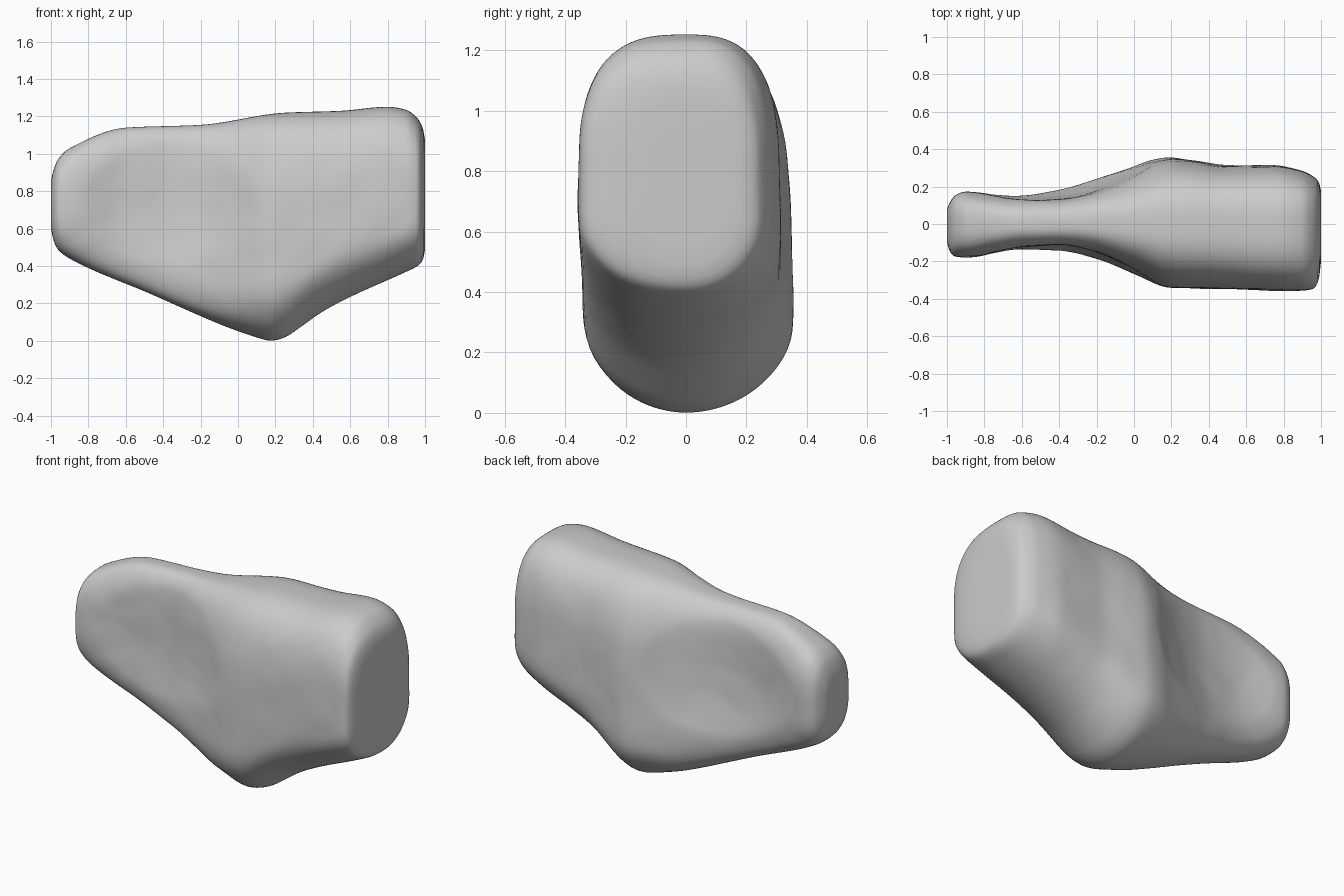
import bpy, bmesh, math
from mathutils import noise, Vector

if "Cube" in bpy.data.objects:
    bpy.data.objects.remove(bpy.data.objects["Cube"])

# Outline curves along x: (x, value)
TOP = [(-1, .86), (-.985, .92), (-.96, .975), (-.9, 1.03), (-.6, 1.14), (-.2, 1.155), (.25, 1.22),
       (.55, 1.23), (.8, 1.252), (.9, 1.235), (.96, 1.19), (.988, 1.14), (1, 1.08)]
BOTTOM = [(-1, .6), (-.985, .53), (-.96, .485), (-.9, .44), (-.5, .265), (.08, .025), (.18, 0),
          (.25, .018), (.34, .078), (.45, .155), (.6, .235), (.9, .37), (.96, .4), (.988, .43), (1, .48)]
BACK = [(-1, .08), (-.985, .115), (-.96, .15), (-.9, .17), (-.65, .155), (-.4, .178), (-.2, .225),
        (0, .29), (.1, .33), (.2, .348), (.3, .338), (.5, .31), (.75, .31), (.9, .28),
        (.96, .25), (.988, .225), (1, .18)]
FRONT = [(-1, .1), (-.985, .145), (-.96, .17), (-.9, .175), (-.6, .142), (-.4, .142), (-.2, .18),
         (0, .26), (.2, .338), (.5, .345), (.9, .355), (.96, .345), (.988, .3), (1, .2)]
TAPER = [(-1, 0), (-.7, .02), (-.2, .14), (0, .12), (.3, .03), (1, .03)]
LOW_POWER = [(-1, 3), (-.6, 4), (.15, 5.5), (.5, 5), (1, 4)]
KEEL = [(-1, .02), (-.5, .03), (-.1, .08), (.18, .18), (.5, .16), (1, .1)]


def curve(pts, x):
    """Monotone cubic interpolation."""
    slope = [(b[1] - a[1]) / (b[0] - a[0]) for a, b in zip(pts, pts[1:])]
    tan = [slope[0]] + [2 * a * b / (a + b) if a * b > 0 else 0
                        for a, b in zip(slope, slope[1:])] + [slope[-1]]
    i = 0
    while i < len(slope) - 1 and x > pts[i + 1][0]:
        i += 1
    (x0, v0), (x1, v1) = pts[i], pts[i + 1]
    h = x1 - x0
    t = (x - x0) / h
    return ((1 + 2 * t) * (1 - t) ** 2 * v0 + t * (1 - t) ** 2 * h * tan[i]
            + t * t * (3 - 2 * t) * v1 + t * t * (t - 1) * h * tan[i + 1])


def section(x, n=112):
    """Rounded cross-section with a shallow dish in both sides."""
    hi, lo = curve(TOP, x), curve(BOTTOM, x)
    mid, half = (hi + lo) / 2, (hi - lo) / 2
    ring = []
    for k in range(n):
        a = 2 * math.pi * k / n
        c, s = math.cos(a), math.sin(a)
        p = 2.9 if s > 0 else curve(LOW_POWER, x)
        r = (abs(c) ** p + abs(s) ** p) ** (-1 / p)
        z = mid + half * r * s
        # Underside bows down to the middle
        z += curve(KEEL, x) * (r * c) ** 2 * max(0, -r * s) ** 2
        lean = curve(TAPER, x) * (1 if c > 0 else .5)
        y = r * c * curve(BACK if c > 0 else FRONT, x) * (1 - lean * r * s)
        q = ((x + .36) / .47) ** 2 + ((z - .74) / .34) ** 2
        if q < 1:
            depth = .04 if c > 0 else .03
            y -= math.copysign(min(depth * (1 - q) ** 1.1, abs(y) * .4), y)
        wobble = .006 * noise.noise(Vector((x, y, z)) * 5)
        ring.append((x, y + math.copysign(wobble, y) * abs(c), z))
    return ring


# Stone body: sections lofted along x, denser near the rounded ends
bm = bmesh.new()
COUNT = 90
rings = []
for i in range(COUNT + 1):
    u = 2 * i / COUNT - 1
    x = .35 * u + .65 * math.sin(u * math.pi / 2)
    rings.append([bm.verts.new(co) for co in section(x)])
for a, b in zip(rings, rings[1:]):
    for k in range(len(a)):
        j = (k + 1) % len(a)
        bm.faces.new((a[k], a[j], b[j], b[k]))

# Flat ends closed with shrinking rings
for ring in (rings[0], rings[-1]):
    centre = sum((v.co for v in ring), Vector()) / len(ring)
    prev = ring
    for f in (.8, .5, .2):
        nxt = [bm.verts.new(centre.lerp(v.co, f)) for v in ring]
        for k in range(len(ring)):
            j = (k + 1) % len(ring)
            bm.faces.new((prev[k], prev[j], nxt[j], nxt[k]))
        prev = nxt
    bm.faces.new(prev)
bmesh.ops.recalc_face_normals(bm, faces=bm.faces)

mesh = bpy.data.meshes.new("stone")
bm.to_mesh(mesh)
bm.free()
stone = bpy.data.objects.new("stone", mesh)
bpy.context.collection.objects.link(stone)
mesh.shade_smooth()

# Soften the rims slightly
soft = stone.modifiers.new("soften", 'SMOOTH')
soft.factor, soft.iterations = .5, 2
